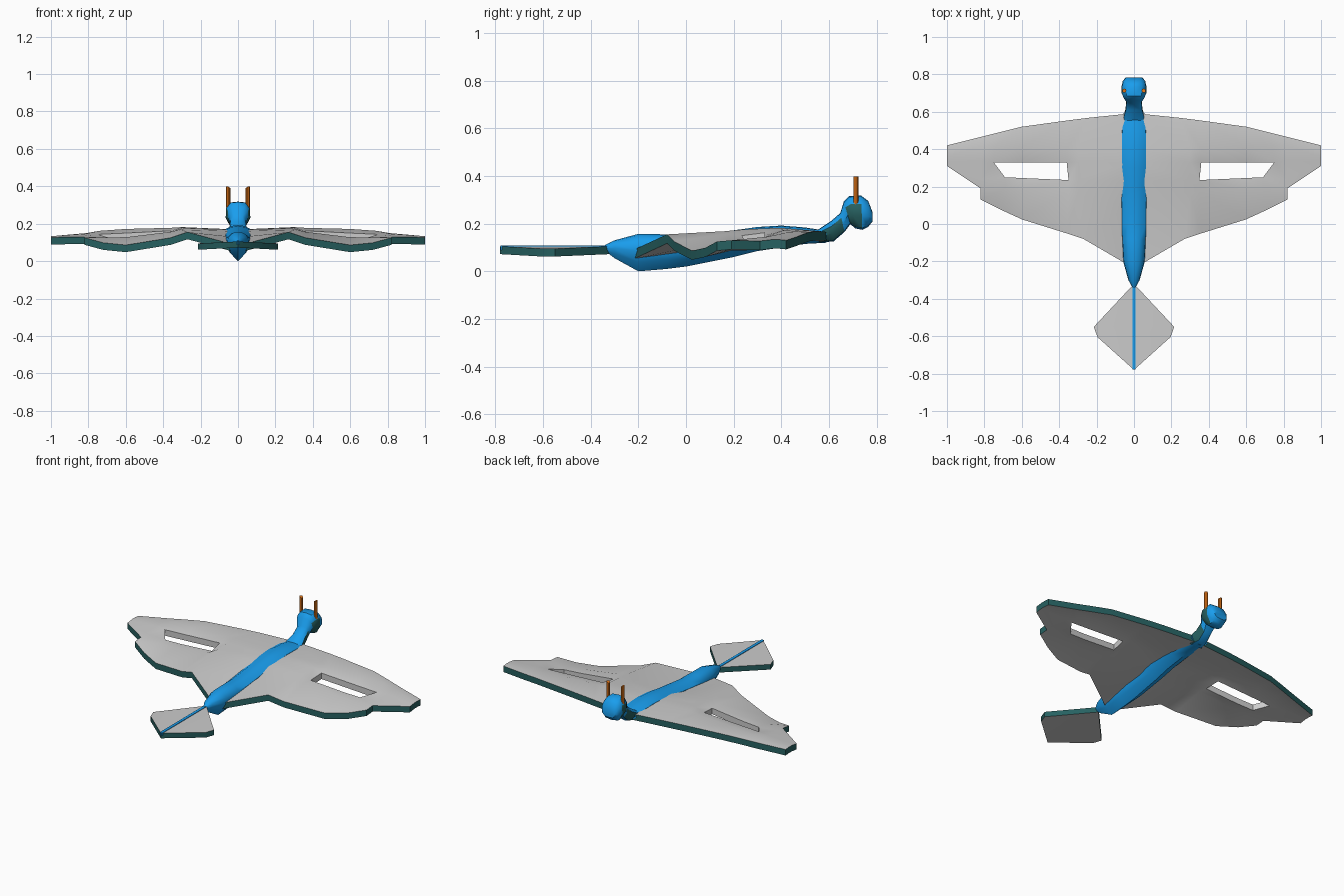
import bpy, bmesh, math

if "Cube" in bpy.data.objects:
    bpy.data.objects.remove(bpy.data.objects["Cube"])


def material(name, rgb):
    m = bpy.data.materials.new(name)
    m.diffuse_color = (*rgb, 1)
    m.use_nodes = True
    m.node_tree.nodes["Principled BSDF"].inputs["Base Color"].default_value = m.diffuse_color
    return m


GREY = material("grey", (0.6, 0.6, 0.6))
TEAL = material("dark_teal", (0.02, 0.12, 0.12))
BLUE = material("blue", (0.01, 0.34, 0.85))
ORANGE = material("orange", (0.85, 0.2, 0.01))


def finish(name, bm, mats, mirror=False, angle=30):
    bmesh.ops.recalc_face_normals(bm, faces=bm.faces)
    me = bpy.data.meshes.new(name)
    bm.to_mesh(me)
    bm.free()
    ob = bpy.data.objects.new(name, me)
    bpy.context.collection.objects.link(ob)
    for m in mats:
        me.materials.append(m)
    if mirror:
        ob.modifiers.new("mirror", 'MIRROR')
    bpy.ops.object.select_all(action='DESELECT')
    ob.select_set(True)
    bpy.context.view_layer.objects.active = ob
    bpy.ops.object.shade_smooth_by_angle(angle=math.radians(angle))
    return ob


def plate(bm, thick, rim_material):
    """Thicken an open sheet straight down; rim_material(midpoint) picks each rim face's slot."""
    top, edges = list(bm.faces), [e for e in bm.edges if e.is_boundary]
    low = {v: bm.verts.new((v.co.x, v.co.y, v.co.z - thick)) for v in list(bm.verts)}
    for f in top:
        bm.faces.new([low[v] for v in reversed(f.verts)])
    for e in edges:
        a, b = e.verts
        f = bm.faces.new((a, b, low[b], low[a]))
        f.material_index = rim_material((a.co + b.co) / 2)


def loft(bm, stations, profile, side_slot=None):
    """Stations: top (y, z), bottom (y, z), half width. Profile: (depth, width) fractions."""
    half = profile + [(t, -w) for t, w in reversed(profile[1:-1])]
    rings = []
    for yt, zt, yb, zb, w in stations:
        rings.append([bm.verts.new((w * k, yt + (yb - yt) * t, zt + (zb - zt) * t)) for t, k in half])
    n = len(half)
    for i, (a, b) in enumerate(zip(rings, rings[1:])):
        for j in range(n):
            f = bm.faces.new((a[j], a[(j + 1) % n], b[(j + 1) % n], b[j]))
            if side_slot and side_slot(i, j):
                f.material_index = 1
    bm.faces.new(rings[0])
    bm.faces.new(rings[-1])


# Wings: stations across the span, each with six points from leading to trailing edge
span = [
    # x,   y of six points,                  z of six points
    ((0.03,) * 6, (.59, .40, .33, .235, .10, -.22), (.165, .170, .168, .16, .13, .09)),
    ((.25, .30, .30, .30, .30, .27), (.567, .40, .33, .235, .16, -.08), (.168, .182, .18, .175, .168, .155)),
    ((.36, .36, .36, .35, .35, .36), (.553, .40, .33, .235, .175, -.05), (.168, .178, .162, .15, .158, .125)),
    ((.60, .60, .60, .58, .58, .60), (.52, .41, .33, .245, .185, .025), (.165, .172, .15, .13, .13, .086)),
    ((.72, .74, .75, .69, .69, .72), (.49, .42, .33, .25, .19, .08), (.155, .162, .143, .125, .125, .098)),
    ((.82, .81, .82, .82, .82, .82), (.465, .42, .34, .24, .19, .13), (.145, .15, .145, .135, .13, .125)),
    ((1.0,) * 6, (.42, .39, .36, .335, .31, .31), (.13, .133, .133, .13, .127, .127)),
]
bm = bmesh.new()
grid = [[bm.verts.new(p) for p in zip(*s)] for s in span]
for i in range(6):
    for j in range(5):
        window = j == 2 and i in (2, 3)
        notch = j == 4 and i == 5
        if not window and not notch:
            bm.faces.new((grid[i][j], grid[i + 1][j], grid[i + 1][j + 1], grid[i][j + 1]))
bm.verts.remove(grid[6][5])
plate(bm, 0.038, lambda p: 0 if .3 < p.x < .77 and .22 < p.y < .36 else 1)
finish("wings", bm, [GREY, TEAL], mirror=True)

# Tail fin: kite-shaped plate with dark rim
bm = bmesh.new()
mid = [bm.verts.new((0, y, z)) for y, z in ((-.32, .105), (-.55, .105), (-.78, .105))]
for s in (1, -1):
    a, b = bm.verts.new((s * .215, -.55, .095)), bm.verts.new((s * .195, -.605, .095))
    bm.faces.new((mid[0], a, mid[1]))
    bm.faces.new((mid[1], a, b))
    bm.faces.new((mid[1], b, mid[2]))
plate(bm, 0.033, lambda p: 1)
finish("tail_fin", bm, [GREY, TEAL])

# Blue stripe along the tail
bm = bmesh.new()
loft(bm, [(-.30, .108, -.30, .09, .009), (-.778, .108, -.778, .09, .009)],
     [(0, 0), (0, 1), (1, 1), (1, 0)])
finish("tail_stripe", bm, [BLUE])

# Body: keeled hull
bm = bmesh.new()
hull = [(-.34, .11, .085, .008), (-.30, .13, .055, .03), (-.20, .157, .0, .058), (-.08, .155, .01, .066),
        (0, .152, .02, .07), (.20, .172, .06, .072), (.30, .186, .085, .072), (.40, .192, .10, .07),
        (.50, .184, .115, .068), (.59, .17, .12, .06)]
loft(bm, [(y, t, y, b, w) for y, t, b, w in hull],
     [(0, 0), (.04, .5), (.2, .92), (.45, 1), (.75, .66), (1, 0)])
finish("body", bm, [BLUE], angle=40)

# Neck and head: one loft bending upward, dark cheeks on the sides
bm = bmesh.new()
neck = [(.55, .172, .56, .12, .062), (.61, .212, .62, .126, .045), (.648, .245, .665, .165, .042),
        (.662, .292, .69, .198, .055), (.685, .316, .71, .18, .066), (.735, .318, .74, .174, .066),
        (.765, .295, .765, .187, .06), (.782, .25, .782, .208, .045)]
loft(bm, neck, [(0, 0), (.03, .6), (.25, .95), (.6, 1), (.95, .6), (1, 0)],
     lambda i, j: j in (2, 3, 6, 7) and i in (0, 1, 3, 4))
finish("neck_and_head", bm, [BLUE, TEAL], angle=40)

# Horns: upright orange prongs
bm = bmesh.new()
bmesh.ops.create_cone(bm, cap_ends=True, segments=8, radius1=.011, radius2=.011, depth=.13)
for v in bm.verts:
    v.co.x += .052
    v.co.y += .713
    v.co.z += .333 if v.co.z < 0 or v.co.x > .052 else .326
finish("horns", bm, [ORANGE], mirror=True)
